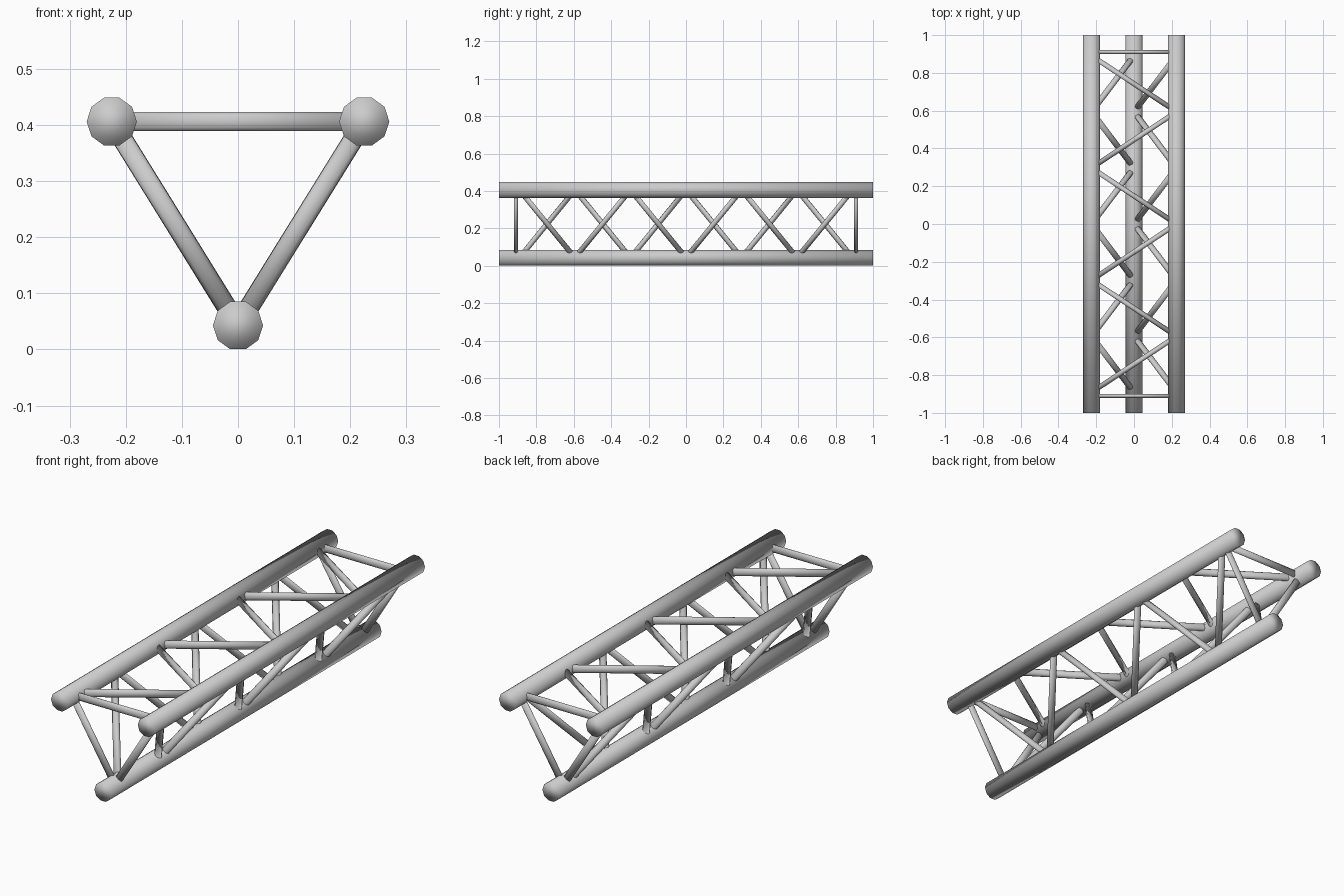
import bpy, bmesh, math
from mathutils import Vector, Matrix

if "Cube" in bpy.data.objects:
    bpy.data.objects.remove(bpy.data.objects["Cube"])

CHORD_R, BRACE_R = 0.0447, 0.018
SQUASH = 0.6           # tubes are slightly flattened along the length
STEP, END_Y = 0.297, 0.91
CHORDS = {"left": (-0.225, 0.406), "right": (0.225, 0.406), "bottom": (0.0, 0.0428)}
FACES = {"top": ("left", "right"), "right": ("right", "bottom"), "left": ("bottom", "left")}


def tube(bm, a, b, radius, sides):
    """Closed cylinder between two points, first vertex towards +x for chords."""
    d = b - a
    rot = d.to_track_quat('Z', 'X').to_matrix().to_4x4()
    bmesh.ops.create_cone(bm, cap_ends=True, segments=sides, radius1=radius, radius2=radius,
                          depth=d.length, matrix=Matrix.Translation((a + b) / 2) @ rot)


def finish(name, bm):
    for f in bm.faces:
        f.smooth = True
    me = bpy.data.meshes.new(name)
    bm.to_mesh(me)
    bm.free()
    ob = bpy.data.objects.new(name, me)
    bpy.context.collection.objects.link(ob)
    return ob


def braces(name, pairs):
    # built stretched in y, then squashed, so the sections become elliptical
    bm = bmesh.new()
    for a, b in pairs:
        tube(bm, Vector((a[0], a[1] / SQUASH, a[2])), Vector((b[0], b[1] / SQUASH, b[2])), BRACE_R, 10)
    bmesh.ops.scale(bm, vec=(1, SQUASH, 1), verts=bm.verts)
    return finish(name, bm)


def node(chord, y):
    x, z = CHORDS[chord]
    return (x, y, z)


# three long ten-sided chords, flat side up
for name, (x, z) in CHORDS.items():
    bm = bmesh.new()
    bmesh.ops.create_cone(bm, cap_ends=True, segments=10, radius1=CHORD_R, radius2=CHORD_R, depth=2,
                          matrix=Matrix.Translation((x, 0, z)) @ Matrix.Rotation(math.pi / 2, 4, 'X')
                          @ Matrix.Rotation(math.pi / 2, 4, 'Z'))
    finish(name + "_chord", bm)

# zigzag lacing and end struts on each face
for face, (a, b) in FACES.items():
    pts = [node(b if i % 2 else a, (i - 3) * STEP) for i in range(7)]
    braces(face + "_lacing", list(zip(pts, pts[1:])))
    braces(face + "_end_struts", [(node(a, y), node(b, y)) for y in (-END_Y, END_Y)])
